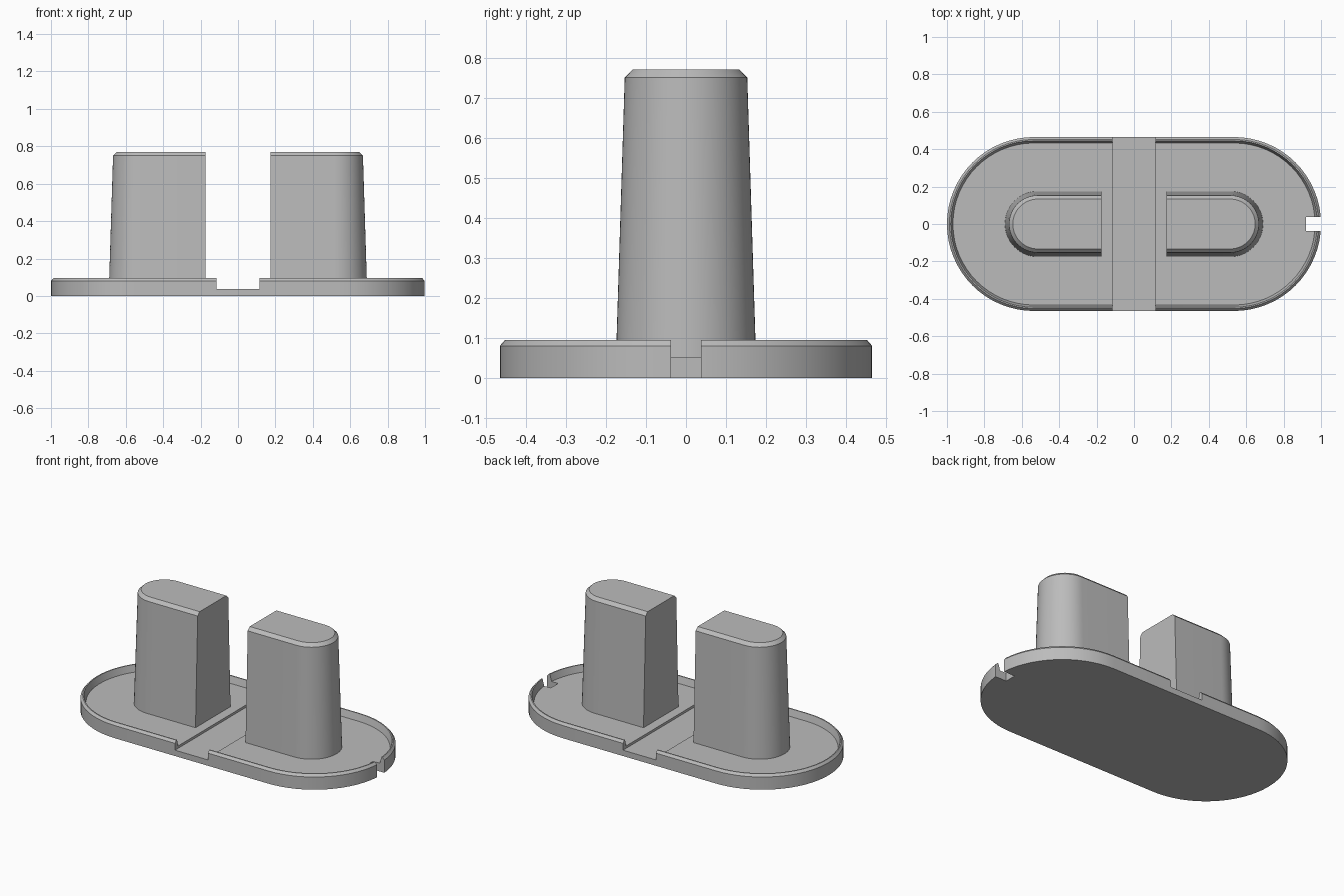
import bpy
import bmesh
from math import sin, cos, pi, radians

cube = bpy.data.objects.get("Cube")
if cube:
    bpy.data.objects.remove(cube, do_unlink=True)

grey = bpy.data.materials.new("plain grey")
grey.use_nodes = True
colour = (0.5, 0.5, 0.5, 1)
grey.diffuse_color = colour
grey.node_tree.nodes["Principled BSDF"].inputs["Base Color"].default_value = colour


def arc(cx, r, start, steps=32):
    """Half circle around (cx, 0), counter-clockwise from the start angle."""
    return [(cx + r * cos(start + pi * i / steps), r * sin(start + pi * i / steps))
            for i in range(steps + 1)]


def loft(name, rings):
    """Solid skinned through rings of (outline, height), capped at both ends."""
    bm = bmesh.new()
    loops = [[bm.verts.new((x, y, z)) for x, y in outline] for outline, z in rings]
    n = len(loops[0])
    for low, high in zip(loops, loops[1:]):
        for i in range(n):
            j = (i + 1) % n
            bm.faces.new((low[i], low[j], high[j], high[i]))
    bm.faces.new(loops[0][::-1])
    bm.faces.new(loops[-1])
    bmesh.ops.recalc_face_normals(bm, faces=bm.faces)
    mesh = bpy.data.meshes.new(name)
    bm.to_mesh(mesh)
    bm.free()
    mesh.materials.append(grey)
    ob = bpy.data.objects.new(name, mesh)
    bpy.context.collection.objects.link(ob)
    return ob


def select_only(ob):
    bpy.ops.object.select_all(action='DESELECT')
    ob.select_set(True)
    bpy.context.view_layer.objects.active = ob


def cut_box(target, x0, x1, y, z0, z1):
    """Subtract a box that spans -y to y."""
    outline = [(x0, -y), (x1, -y), (x1, y), (x0, y)]
    cutter = loft("cutter", [(outline, z0), (outline, z1)])
    cutter.hide_render = True
    mod = target.modifiers.new("cut", 'BOOLEAN')
    mod.operation = 'DIFFERENCE'
    mod.solver = 'EXACT'
    mod.object = cutter
    select_only(target)
    bpy.ops.object.modifier_apply(modifier=mod.name)
    bpy.data.objects.remove(cutter, do_unlink=True)


def finish(ob):
    select_only(ob)
    bpy.ops.object.shade_smooth_by_angle(angle=radians(20))


# Base tray: rounded plate with a chamfered rim around a sunken floor
half = 0.535
tray_profile = [(0.465, 0), (0.465, 0.08), (0.452, 0.095), (0.445, 0.095), (0.433, 0.052)]
tray = loft("base_tray", [(arc(half, r, -pi / 2) + arc(-half, r, pi / 2), z)
                          for r, z in tray_profile])
# Cross channel and end notch
cut_box(tray, -0.115, 0.115, 0.6, 0.037, 0.2)
cut_box(tray, 0.92, 1.1, 0.037, -0.1, 0.2)
finish(tray)

# Tapered posts: flat inner face, rounded outer end, chamfered top
post_profile = [(0.175, 0.045), (0.153, 0.75), (0.133, 0.77)]
for name, side in (("left_post", 1), ("right_post", -1)):
    rings = []
    for r, z in post_profile:
        outline = [(0.175, -r)] + arc(0.515, r, -pi / 2) + [(0.175, r)]
        rings.append(([(side * x, y) for x, y in outline], z))
    finish(loft(name, rings))
